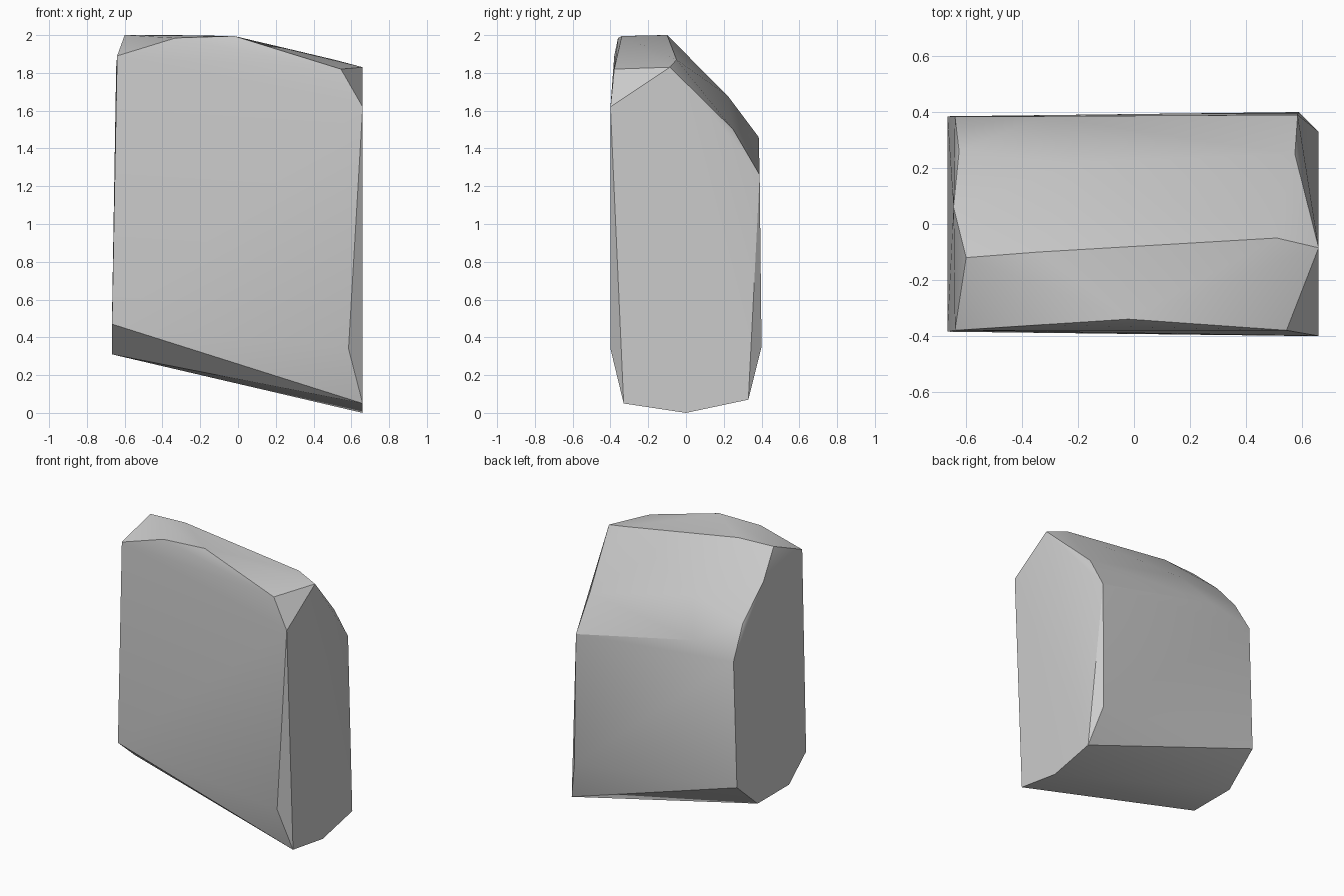
import bpy
import bmesh
import math

# Remove the default cube
default_cube = bpy.data.objects.get("Cube")
if default_cube:
    bpy.data.objects.remove(default_cube, do_unlink=True)


def make_material(name, colour):
    material = bpy.data.materials.new(name)
    material.use_nodes = True
    material.diffuse_color = colour
    shader = next(n for n in material.node_tree.nodes if n.type == "BSDF_PRINCIPLED")
    shader.inputs["Base Color"].default_value = colour
    shader.inputs["Roughness"].default_value = 0.9
    return material


def hull_object(name, points, material):
    """Wrap a convex skin around corner points and shade it softly."""
    mesh = bpy.data.meshes.new(name)
    bm = bmesh.new()
    corners = [bm.verts.new(point) for point in points]
    hull = bmesh.ops.convex_hull(bm, input=corners)
    leftovers = {v for v in hull["geom_interior"] + hull["geom_unused"]
                 if isinstance(v, bmesh.types.BMVert)}
    bmesh.ops.delete(bm, geom=list(leftovers), context="VERTS")
    bmesh.ops.recalc_face_normals(bm, faces=bm.faces)
    bm.to_mesh(mesh)
    bm.free()
    mesh.materials.append(material)

    obj = bpy.data.objects.new(name, mesh)
    bpy.context.collection.objects.link(obj)
    bpy.ops.object.select_all(action="DESELECT")
    obj.select_set(True)
    bpy.context.view_layer.objects.active = obj
    bpy.ops.object.shade_smooth_by_angle(angle=math.radians(30))
    return obj


# Broken end on the left: flat foot, shoulder and chipped back edge
left_end = [
    (0.66, -0.33, 0.05), (0.66, 0, 0), (0.66, 0.33, 0.07),
    (0.59, 0.4, 0.35), (0.585, 0.39, 1.26), (0.575, 0.25, 1.5),
    (0.66, -0.085, 1.83), (0.66, -0.4, 1.62), (0.585, -0.4, 0.34),
]

# Broken end on the right: raised foot and taller shoulder
right_end = [
    (-0.667, -0.385, 0.47), (-0.667, -0.195, 0.31), (-0.667, 0.155, 0.31),
    (-0.667, 0.385, 0.51), (-0.64, 0.385, 1.39), (-0.625, 0.26, 1.61),
    (-0.645, 0.06, 1.83), (-0.6, -0.12, 2), (-0.64, -0.38, 1.89),
]

# Crest along the top, from the front rim over to the back slope
crest = [
    (-0.33, -0.36, 1.985), (-0.02, -0.34, 1.995), (0.545, -0.38, 1.82),
    (-0.34, -0.1, 2), (0.51, -0.05, 1.87),
    (-0.2, 0.22, 1.68), (-0.33, 0.385, 1.46),
]

stone_grey = make_material("stone grey", (0.6, 0.6, 0.6, 1))
hull_object("boulder", left_end + right_end + crest, stone_grey)
